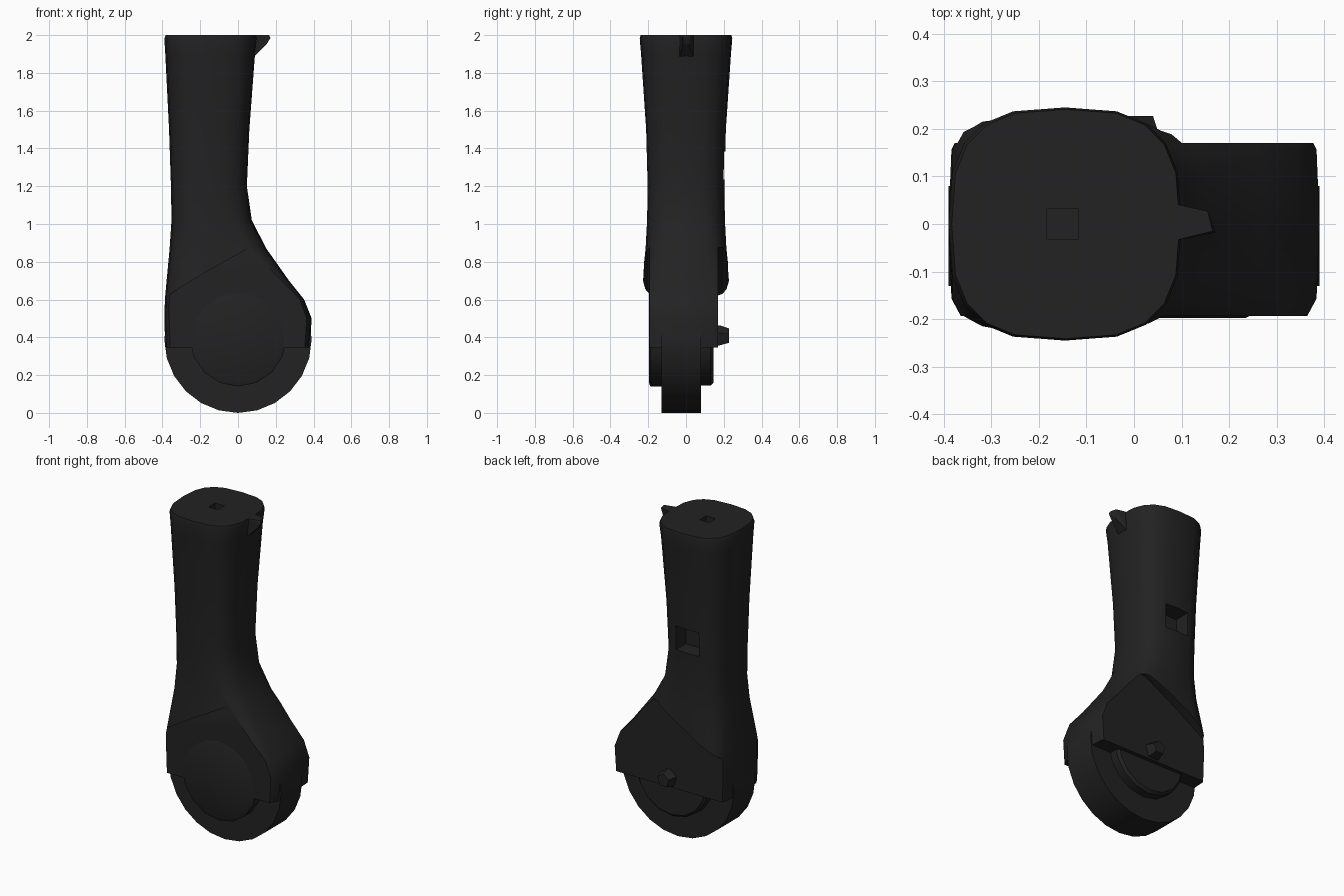
import bpy, bmesh, math
from mathutils import Vector

if "Cube" in bpy.data.objects:
    bpy.data.objects.remove(bpy.data.objects["Cube"])

mat = bpy.data.materials.new("black_metal")
mat.diffuse_color = (0.016, 0.016, 0.016, 1)
mat.use_nodes = True
mat.node_tree.nodes["Principled BSDF"].inputs["Base Color"].default_value = mat.diffuse_color


def make(name, bm, helper=False):
    bmesh.ops.recalc_face_normals(bm, faces=bm.faces[:])
    me = bpy.data.meshes.new(name)
    bm.to_mesh(me)
    bm.free()
    ob = bpy.data.objects.new(name, me)
    bpy.context.collection.objects.link(ob)
    if helper:
        ob.hide_render = True
    else:
        me.materials.append(mat)
    return ob


def loft(name, rings, helper=False):
    bm = bmesh.new()
    loops = [[bm.verts.new(p) for p in ring] for ring in rings]
    n = len(loops[0])
    for a, b in zip(loops, loops[1:]):
        for i in range(n):
            bm.faces.new((a[i], a[(i + 1) % n], b[(i + 1) % n], b[i]))
    bm.faces.new(loops[0])
    bm.faces.new(loops[-1])
    return make(name, bm, helper)


def hull(name, points):
    bm = bmesh.new()
    for p in points:
        bm.verts.new(p)
    bmesh.ops.convex_hull(bm, input=bm.verts[:])
    return make(name, bm)


def disc(x, z, r, y, n, turn=0.0):
    """One circle of n points facing along y."""
    return [(x + r * math.cos(turn + 2 * math.pi * i / n), y,
             z + r * math.sin(turn + 2 * math.pi * i / n)) for i in range(n)]


def box_rings(centre, size):
    cx, cy, cz = centre
    sx, sy, sz = (s / 2 for s in size)
    return [[(cx + a * sx, cy + b * sy, cz + c * sz)
             for a, b in ((-1, -1), (1, -1), (1, 1), (-1, 1))] for c in (-1, 1)]


def activate(ob):
    bpy.ops.object.select_all(action='DESELECT')
    bpy.context.view_layer.objects.active = ob
    ob.select_set(True)


def cut(ob, cutter):
    mod = ob.modifiers.new("cut", 'BOOLEAN')
    mod.operation = 'DIFFERENCE'
    mod.solver = 'EXACT'
    mod.object = cutter
    activate(ob)
    bpy.ops.object.modifier_apply(modifier=mod.name)
    bpy.data.objects.remove(cutter)


def smooth(ob, angle=30):
    activate(ob)
    bpy.ops.object.shade_smooth_by_angle(angle=math.radians(angle))


def section(z, x0, x1, hy, p, n=20):
    """Rounded rectangular cross-section of the limb."""
    cx, hx = (x0 + x1) / 2, (x1 - x0) / 2
    ring = []
    for i in range(n):
        c, s = math.cos(2 * math.pi * i / n), math.sin(2 * math.pi * i / n)
        ring.append((cx + hx * math.copysign(abs(c) ** (2 / p), c),
                     hy * math.copysign(abs(s) ** (2 / p), s), z))
    return ring


# Limb: shaft widening into the joint head
profile = [
    (0.345, -0.385, 0.38, 0.230, 6),
    (0.50, -0.390, 0.39, 0.232, 6),
    (0.60, -0.387, 0.35, 0.235, 6),
    (0.70, -0.378, 0.27, 0.232, 4.6),
    (0.87, -0.362, 0.15, 0.214, 3.4),
    (1.02, -0.352, 0.073, 0.206, 3),
    (1.20, -0.355, 0.047, 0.203, 3),
    (1.50, -0.365, 0.060, 0.211, 3),
    (1.90, -0.385, 0.090, 0.238, 2.9),
    (1.98, -0.390, 0.100, 0.245, 2.9),
    (2.00, -0.383, 0.096, 0.241, 2.9),
]
limb = loft("limb", [section(*row) for row in profile])

# Flat cheeks cut into both sides of the head, under the slanted lip
lip = [(-0.6, 0.2), (0.6, 0.2), (0.6, 0.88), (0.06, 0.875),
       (-0.18, 0.74), (-0.39, 0.61), (-0.6, 0.55)]
for depth, sign in ((0.193, -1), (0.17, 1)):
    cut(limb, loft("cheek_cutter",
                   [[(x, sign * d, z) for x, z in lip] for d in (depth, 0.5)], True))

# Square sockets in the top and in the back of the shaft
cut(limb, loft("top_cutter", box_rings((-0.15, 0, 2.0), (0.065, 0.065, 0.12)), True))
cut(limb, loft("back_cutter", box_rings((-0.15, 0.20, 1.31), (0.16, 0.20, 0.15)), True))
smooth(limb)

# Wheel between the cheeks
smooth(loft("wheel", [disc(0, 0.39, 0.39, y, 24, math.pi / 24 * 2) for y in (-0.13, 0.08)]))

# Hub with a narrow chamfer on each side
hub_steps = [(0.235, -0.197), (0.255, -0.188), (0.25, 0.13), (0.235, 0.145)]
smooth(loft("hub", [disc(0, 0.395, r, y, 16) for r, y in hub_steps]))

# Axle pin on the back
loft("axle_pin", [disc(0, 0.405, r, y, 5, math.pi / 2)
                  for r, y in ((0.06, 0.15), (0.058, 0.18), (0.042, 0.227))])

# Pointed lug at the top edge
hull("top_lug", [(0.06, 0.048, 2.0), (0.155, 0.027, 2.0), (0.172, -0.018, 1.985),
                 (0.08, -0.036, 2.0), (0.15, 0.015, 1.95), (0.15, -0.02, 1.95),
                 (0.08, 0.04, 1.88), (0.08, -0.035, 1.88), (0.165, -0.015, 2.0)])
